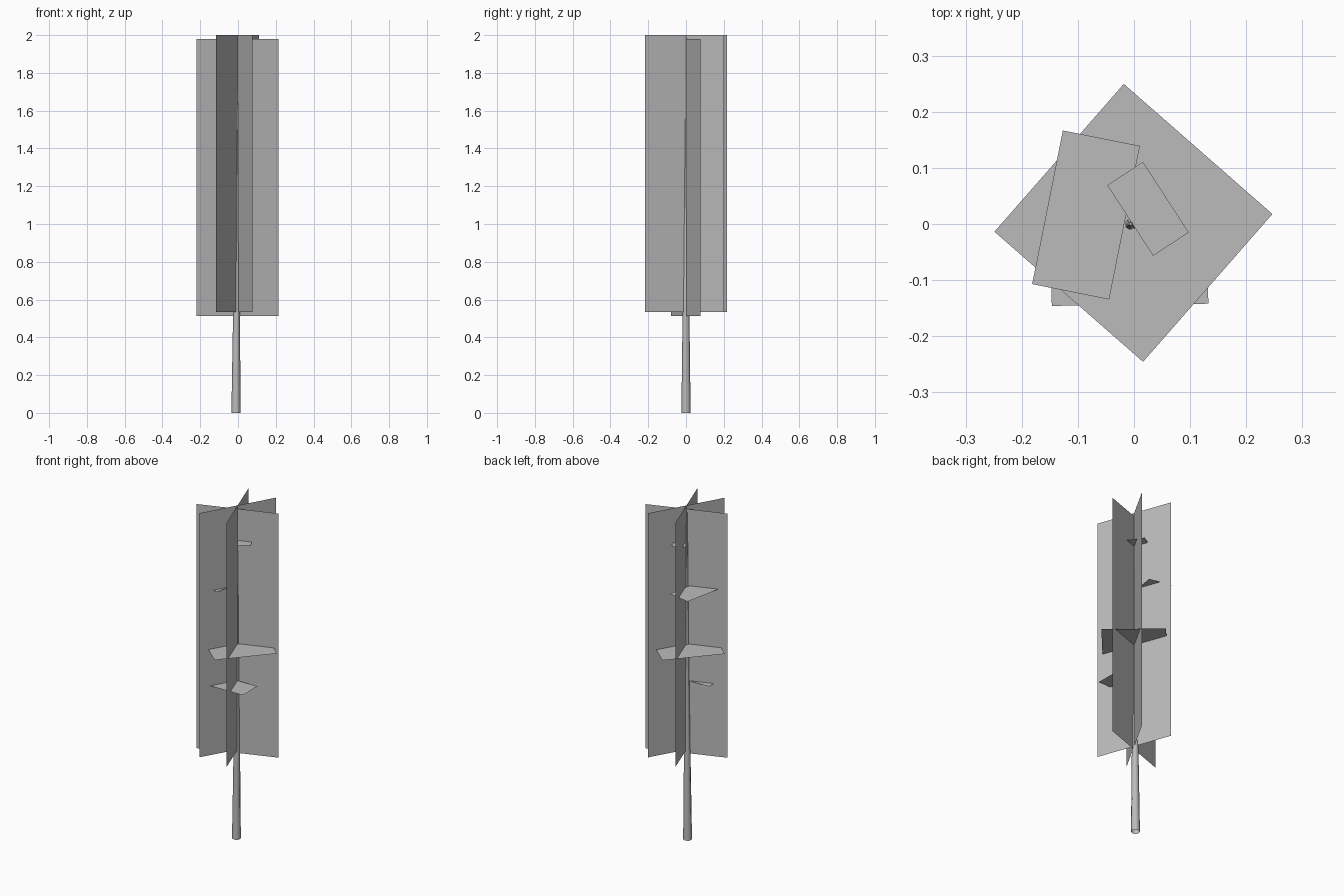
import bpy
import bmesh
from math import cos, sin, radians
from mathutils import Matrix, Vector

if "Cube" in bpy.data.objects:
    bpy.data.objects.remove(bpy.data.objects["Cube"], do_unlink=True)


def make_material(name, colour):
    mat = bpy.data.materials.new(name)
    mat.use_nodes = True
    mat.diffuse_color = colour
    mat.node_tree.nodes["Principled BSDF"].inputs["Base Color"].default_value = colour
    return mat


grey = make_material("plain grey", (0.5, 0.5, 0.5, 1))


def make_object(name, bm):
    mesh = bpy.data.meshes.new(name)
    bm.to_mesh(mesh)
    bm.free()
    mesh.materials.append(grey)
    obj = bpy.data.objects.new(name, mesh)
    bpy.context.collection.objects.link(obj)
    return obj


def make_card(name, width, depth, matrix):
    """Flat rectangle, width along local x and depth along local y."""
    bm = bmesh.new()
    corners = [(-1, -1), (1, -1), (1, 1), (-1, 1)]
    bm.faces.new([bm.verts.new(matrix @ Vector((sx * width / 2, sy * depth / 2, 0)))
                  for sx, sy in corners])
    return make_object(name, bm)


# Upright foliage cards crossing on the trunk axis: name, angle, bottom height
CARD_WIDTH, CARD_HEIGHT = 0.462, 1.466
for name, angle, bottom in (("foliage_card_wide", 19.6, 0.514),
                            ("foliage_card_diagonal", 60.6, 0.534),
                            ("foliage_card_deep", 110, 0.534)):
    place = (Matrix.Translation((-0.002, -0.001, bottom + CARD_HEIGHT / 2))
             @ Matrix.Rotation(radians(angle), 4, "Z")
             @ Matrix.Rotation(radians(90), 4, "X"))
    make_card(name, CARD_WIDTH, CARD_HEIGHT, place)

# Level branch cards: name, centre, width, depth, angle
for name, centre, width, depth, angle in (
        ("branch_card_top", (0.025, 0.027, 1.79), 0.15, 0.076, -57),
        ("branch_card_upper", (-0.0855, 0.016, 1.52), 0.279, 0.14, 78.7),
        ("branch_card_middle", (-0.001, 0.002, 1.17), 0.352, 0.35, -41.2),
        ("branch_card_lower", (-0.008, -0.074, 0.95), 0.279, 0.14, 0.8)):
    place = Matrix.Translation(centre) @ Matrix.Rotation(radians(angle), 4, "Z")
    make_card(name, width, depth, place)

# Tapered trunk, open at the foot
SIDES = 8
bm = bmesh.new()
rings = []
for x, z, radius in ((-0.0105, 0, 0.0245), (-0.008, 0.53, 0.018),
                     (-0.006, 1.2, 0.01), (-0.006, 1.96, 0.003)):
    rings.append([bm.verts.new((x + radius * cos(radians(360 * i / SIDES)),
                                radius * sin(radians(360 * i / SIDES)), z))
                  for i in range(SIDES)])
for low, high in zip(rings, rings[1:]):
    for i in range(SIDES):
        j = (i + 1) % SIDES
        bm.faces.new((low[i], low[j], high[j], high[i]))
bm.faces.new(rings[-1])
trunk = make_object("trunk", bm)
bpy.ops.object.select_all(action="DESELECT")
trunk.select_set(True)
bpy.context.view_layer.objects.active = trunk
bpy.ops.object.shade_smooth_by_angle(angle=radians(60))
